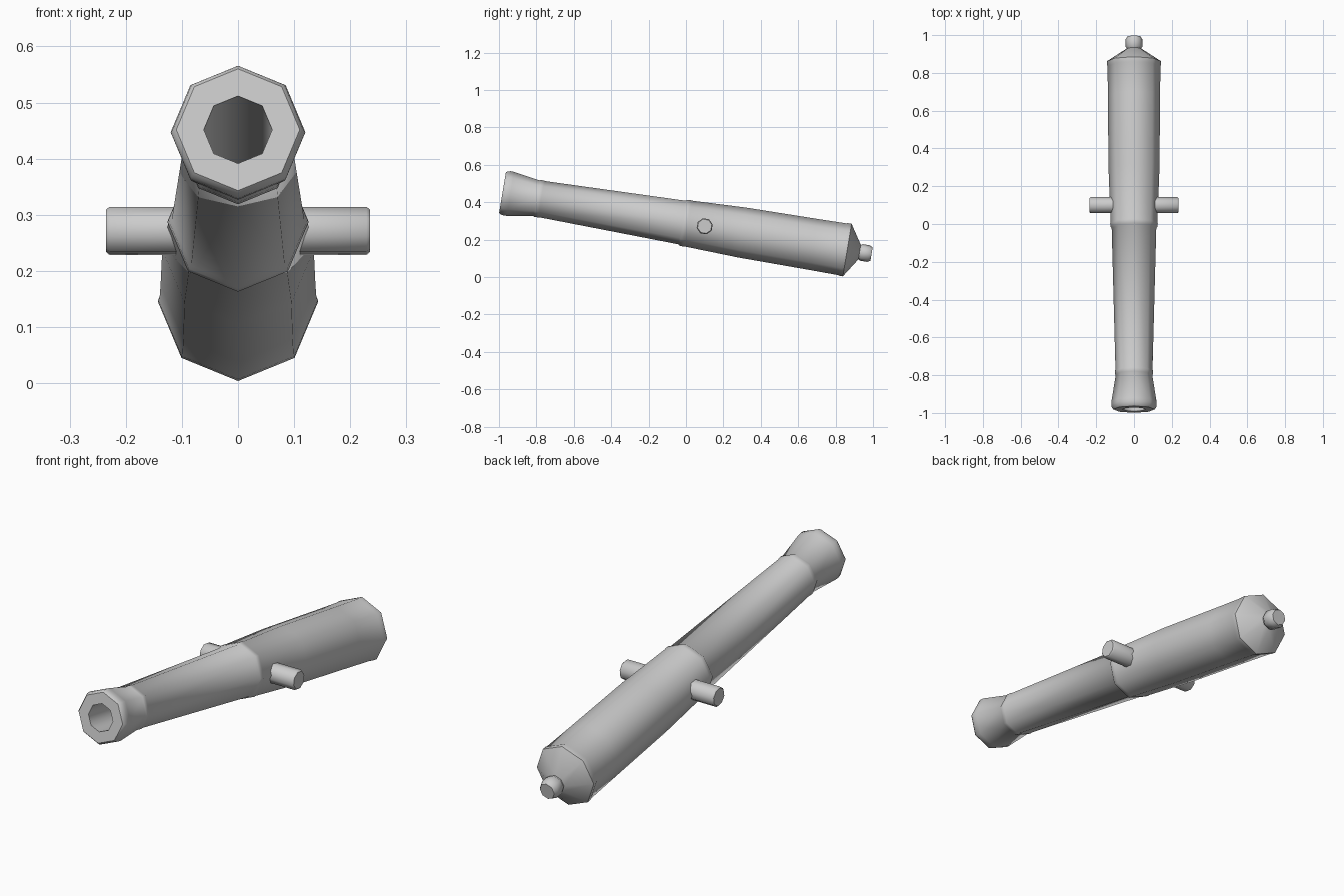
import bpy, bmesh, math
from mathutils import Matrix

if "Cube" in bpy.data.objects:
    bpy.data.objects.remove(bpy.data.objects["Cube"])

TILT = math.atan(0.1667)
PLACE = Matrix.Translation((0, 0, 0.288)) @ Matrix.Rotation(-TILT, 4, 'X')
SIDES = 8


def lathe(name, profile, axis='Y', turn=0.0, matrix=PLACE, close=True):
    """Spin (position, radius) pairs into an eight-sided solid along an axis."""
    bm = bmesh.new()
    rings = []
    for p, r in profile:
        ring = []
        for i in range(SIDES):
            a = 2 * math.pi * i / SIDES + turn
            u, v = r * math.cos(a), r * math.sin(a)
            ring.append(bm.verts.new((u, p, v) if axis == 'Y' else (p, u, v)))
        rings.append(ring)
    for a, b in zip(rings, rings[1:]):
        for i in range(SIDES):
            j = (i + 1) % SIDES
            bm.faces.new((a[i], a[j], b[j], b[i]))
    bm.faces.new(rings[0])
    bm.faces.new(rings[-1])
    bmesh.ops.recalc_face_normals(bm, faces=bm.faces)
    me = bpy.data.meshes.new(name)
    bm.to_mesh(me)
    bm.free()
    ob = bpy.data.objects.new(name, me)
    bpy.context.collection.objects.link(ob)
    ob.matrix_world = matrix
    bpy.ops.object.select_all(action='DESELECT')
    ob.select_set(True)
    bpy.context.view_layer.objects.active = ob
    bpy.ops.object.shade_smooth_by_angle(angle=math.radians(50))
    return ob


def along(points):
    """Convert level y readings to distances along the tilted axis."""
    return [(y / math.cos(TILT), r) for y, r in points]


# Barrel: bore bottom, bore, muzzle lip, flare, chase, mid ring, breech, cone
lathe("barrel", along([
    (0.30, 0.061), (-0.981, 0.061),
    (-0.981, 0.110), (-0.972, 0.117), (-0.955, 0.120), (-0.938, 0.119),
    (-0.80, 0.097), (-0.795, 0.100), (-0.775, 0.100), (-0.77, 0.098),
    (-0.022, 0.118), (-0.015, 0.124), (0.005, 0.126), (0.012, 0.124),
    (0.30, 0.135), (0.68, 0.138), (0.835, 0.140),
    (0.842, 0.1425), (0.862, 0.1425), (0.928, 0.040)]))

# Knob at the breech end
lathe("breech_knob", along([
    (0.915, 0.038), (0.932, 0.040), (0.938, 0.045), (0.976, 0.045), (0.992, 0.036)]))

# Trunnions, one each side
for side, label in ((-1, "left"), (1, "right")):
    lathe("trunnion_" + label,
          [(side * 0.09, 0.044), (side * 0.229, 0.044), (side * 0.235, 0.039)],
          axis='X', turn=math.pi / 8,
          matrix=PLACE @ Matrix.Translation((0, 0.1 / math.cos(TILT), 0)))
